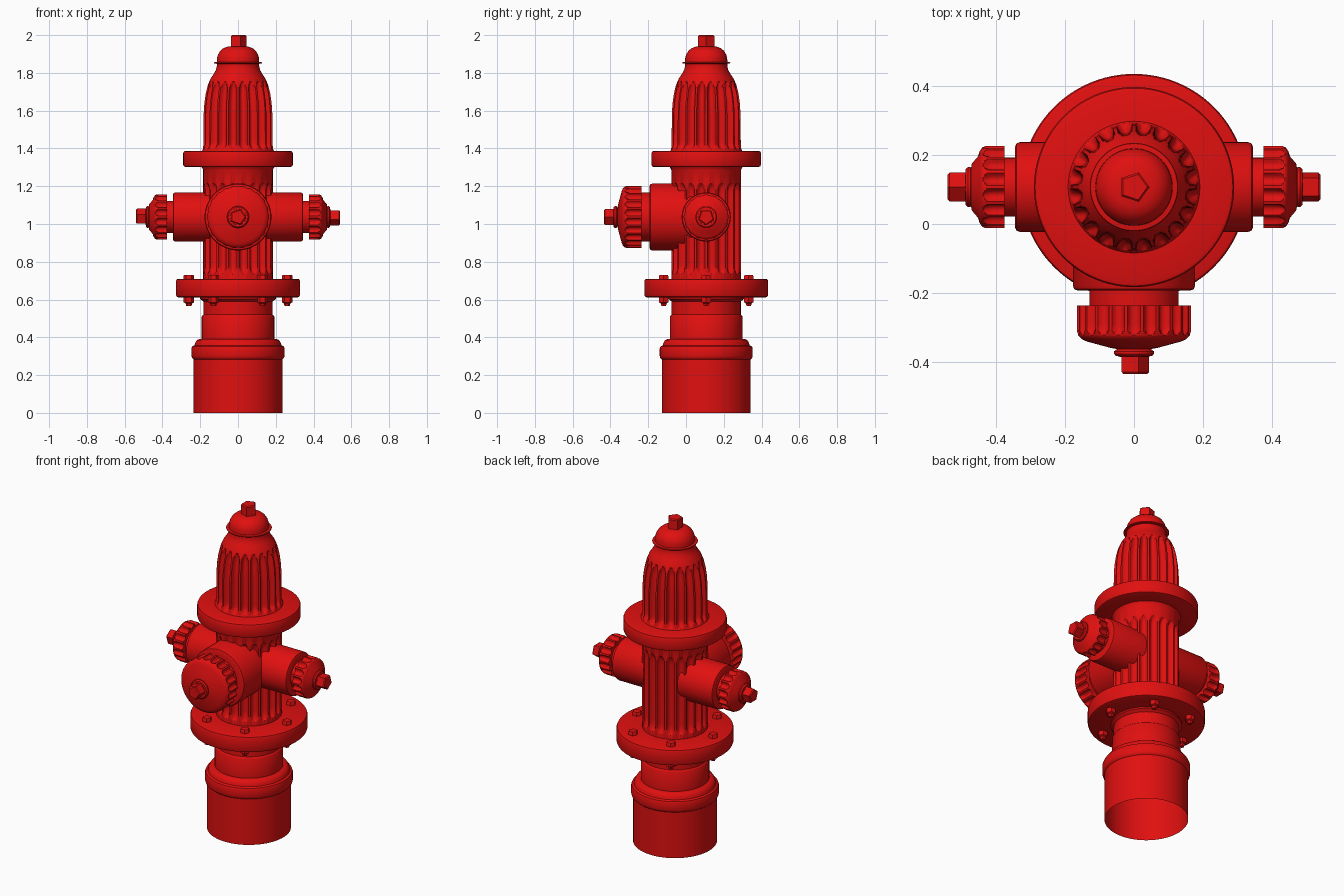
import bpy, bmesh
from math import sin, cos, pi, radians, sqrt
from mathutils import Matrix, Vector

if "Cube" in bpy.data.objects:
    bpy.data.objects.remove(bpy.data.objects["Cube"])

CY = 0.107      # y of the hydrant axis
OZ = 1.037      # height of the outlets
red = bpy.data.materials.new("red_paint")
red.diffuse_color = (0.75, 0.005, 0.005, 1)
red.use_nodes = True
red.node_tree.nodes["Principled BSDF"].inputs["Base Color"].default_value = red.diffuse_color


def radius_at(profile, z):
    for (r0, z0), (r1, z1) in zip(profile, profile[1:]):
        if z0 <= z <= z1 and z1 > z0:
            return r0 + (r1 - r0) * (z - z0) / (z1 - z0)
    return profile[-1][0]


def lathe(name, profile, matrix, seg=64, flutes=None):
    """Revolve (radius, z) points; flutes = (count, depth, z0, z1, end0, end1, width)."""
    rows = [(r, z) for r, z in profile]
    if flutes:
        n, depth, f0, f1, e0, e1, width = flutes
        seg = n * 10
        zs = [f0 + e0 * (k / 5) ** 2 for k in range(6)] if e0 else [f0]
        zs += [f1 - e1 * (k / 5) ** 2 for k in range(6)]
        known = [z for _, z in rows]
        rows += [(radius_at(profile, z), z) for z in zs if min(abs(z - k) for k in known) > 0.0015]
        rows.sort(key=lambda p: p[1])
    bm = bmesh.new()
    rings = []
    for r, z in rows:
        ring = []
        for i in range(seg):
            rr = r
            if flutes and r > depth and f0 - 1e-5 <= z <= f1 + 1e-5:
                u = ((i % 10) - 5) / 5 / width
                t = min((z - f0) / e0 if e0 else 1, (f1 - z) / e1, 1)
                rr -= depth * sqrt(max(0, 1 - u * u - (1 - t) ** 2))
            a = 2 * pi * i / seg
            ring.append(bm.verts.new((rr * cos(a), rr * sin(a), z)))
        rings.append(ring)
    for a, b in zip(rings, rings[1:]):
        for i in range(seg):
            j = (i + 1) % seg
            bm.faces.new((a[i], a[j], b[j], b[i]))
    bmesh.ops.remove_doubles(bm, verts=bm.verts, dist=1e-5)
    bmesh.ops.recalc_face_normals(bm, faces=bm.faces)
    me = bpy.data.meshes.new(name)
    bm.to_mesh(me)
    bm.free()
    ob = bpy.data.objects.new(name, me)
    bpy.context.collection.objects.link(ob)
    me.materials.append(red)
    ob.matrix_world = matrix
    return ob


def nut(name, r, z0, z1, matrix, sides=5):
    h = min(0.006, (z1 - z0) / 3)
    return lathe(name, [(r, z0), (r, z1 - h), (r * 0.86, z1), (0, z1)], matrix, sides)


def flange(name, r, z0, z1):
    c = 0.012
    lathe(name, [(0.15, z0), (r - c, z0), (r - c * 0.3, z0 + c * 0.3), (r, z0 + c),
                 (r, z1 - c), (r - c * 0.3, z1 - c * 0.3), (r - c, z1), (0.15, z1)], axis, 96)


axis = Matrix.Translation((0, CY, 0))

# ground barrel, open underneath, with its rounded collar and neck
lathe("base_barrel", [(0.235, 0), (0.235, 0.283), (0.243, 0.29), (0.246, 0.30), (0.246, 0.342),
                      (0.242, 0.352), (0.23, 0.358), (0.226, 0.372), (0.218, 0.385), (0.205, 0.391),
                      (0.192, 0.392), (0.192, 0.51), (0.187, 0.517), (0.183, 0.52),
                      (0.183, 0.59), (0.20, 0.603), (0.20, 0.62)], axis, 96)
flange("lower_flange", 0.328, 0.612, 0.71)
flange("upper_flange", 0.29, 1.302, 1.387)

# fluted body
lathe("body", [(0.184, 0.70), (0.184, 1.285), (0.19, 1.297), (0.195, 1.305)], axis,
      flutes=(20, 0.025, 0.735, 1.215, 0.06, 0.06, 0.8))

# fluted bonnet
lathe("bonnet", [(0.195, 1.38), (0.186, 1.395), (0.183, 1.42), (0.182, 1.58), (0.178, 1.64), (0.171, 1.69),
                 (0.16, 1.735), (0.145, 1.77), (0.128, 1.795), (0.117, 1.815), (0.112, 1.835),
                 (0.112, 1.85)], axis, flutes=(20, 0.027, 1.395, 1.755, 0.05, 0.08, 0.8))

# cap dome with thin lip, and the operating nut
lathe("top_dome", [(0.11, 1.848), (0.126, 1.85), (0.128, 1.853), (0.126, 1.856), (0.112, 1.858),
                   (0.111, 1.88), (0.106, 1.897), (0.094, 1.917), (0.077, 1.931), (0.055, 1.939),
                   (0, 1.941)], axis)
nut("top_nut", 0.045, 1.935, 2.0, axis)

# flange bolts with heads above and nuts below
for i in range(6):
    a = i * pi / 3
    m = Matrix.Translation((0.26 * cos(a), CY + 0.26 * sin(a), 0))
    nut(f"bolt_head_{i}", 0.028, 0.70, 0.731, m, 6)
    lathe(f"bolt_nut_{i}", [(0, 0.565), (0.014, 0.566), (0.018, 0.58), (0.028, 0.585), (0.028, 0.62)], m, 6)


def outlet(name, m, r, end, neck_r, cap_r, cap0, cap1, tip, count):
    """Outlet barrel, neck, knurled cap, washer and nut along local z."""
    lathe(name + "_barrel", [(r, 0.05), (r, end - 0.014), (r - 0.004, end - 0.004), (r - 0.014, end),
                             (neck_r, end), (neck_r, cap0 + 0.01)], m)
    k = cap1 - cap0
    lathe(name + "_cap", [(0, cap0), (cap_r, cap0), (cap_r, cap0 + 0.72 * k), (cap_r - 0.004, cap0 + 0.84 * k),
                          (cap_r - 0.015, cap0 + 0.94 * k), (cap_r - 0.03, cap1),
                          (0.068, cap1 + 0.018), (0.045, cap1 + 0.022), (0.042, tip - 0.05)], m,
          flutes=(count, 0.016, cap0, cap0 + 0.82 * k, 0, 0.03, 0.75))
    w = tip - 0.06
    lathe(name + "_washer", [(0.03, w - 0.013), (0.05, w - 0.012), (0.058, w - 0.006), (0.058, w + 0.001),
                             (0.052, w + 0.008), (0.03, w + 0.009)], m, 48)
    nut(name + "_nut", 0.044, w, tip, m)


# two side outlets and the large front outlet
for side, label in ((1, "right"), (-1, "left")):
    m = Matrix.Translation((0, CY, OZ)) @ Matrix.Rotation(side * pi / 2, 4, 'Y')
    outlet(label + "_outlet", m, 0.13, 0.345, 0.085, 0.119, 0.375, 0.452, 0.54, 16)
m = Matrix.Translation((0, CY, OZ)) @ Matrix.Rotation(pi / 2, 4, 'X')
outlet("front_outlet", m, 0.177, 0.30, 0.129, 0.165, 0.343, 0.448, 0.542, 22)

bpy.ops.object.select_all(action='SELECT')
bpy.context.view_layer.objects.active = bpy.data.objects["body"]
bpy.ops.object.shade_smooth_by_angle(angle=radians(38))
